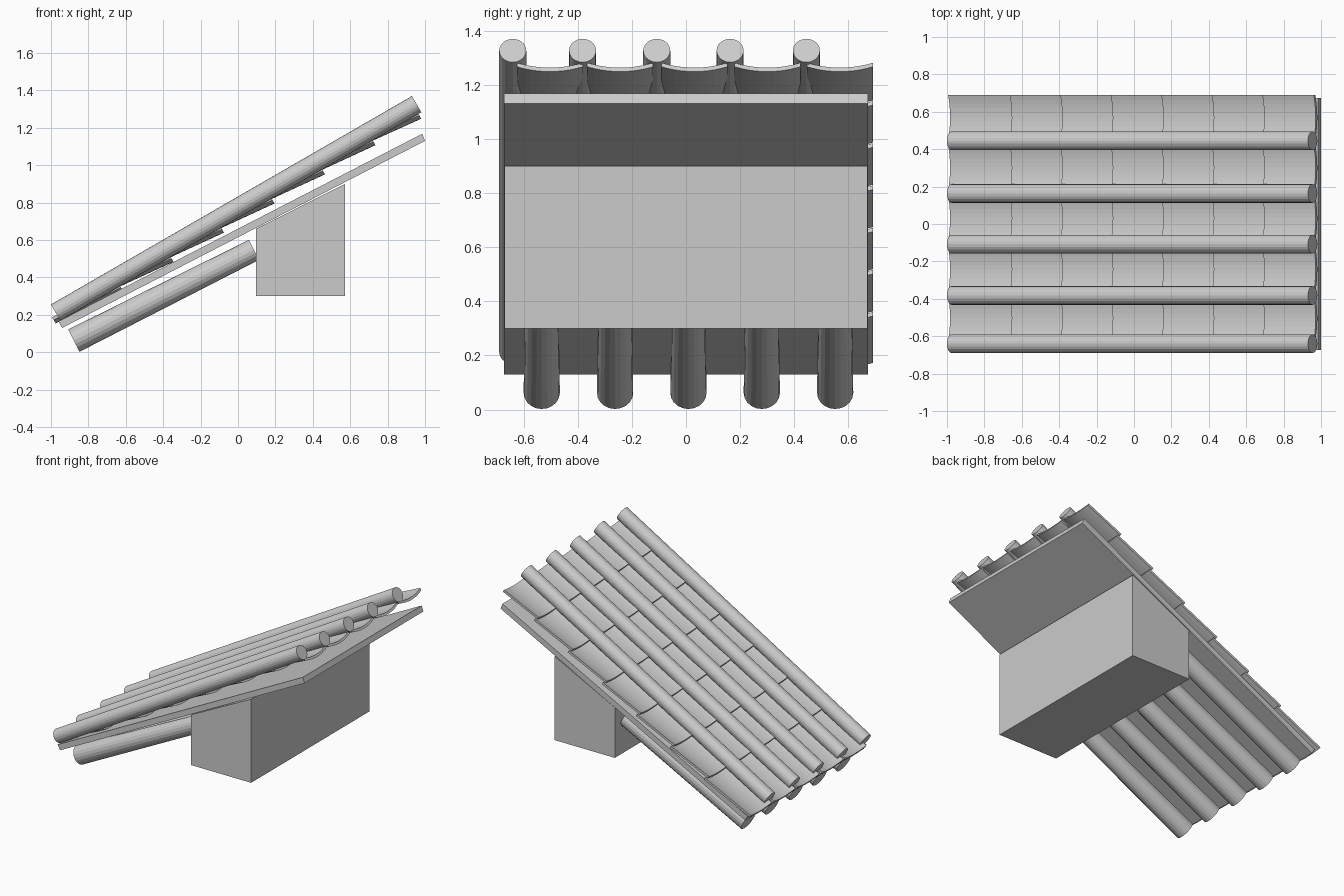
import bpy, bmesh
from math import sin, cos, pi, radians, tan
from mathutils import Vector

cube = bpy.data.objects.get("Cube")
if cube:
    bpy.data.objects.remove(cube, do_unlink=True)

GREY = (0.6, 0.6, 0.6, 1)
mat = bpy.data.materials.new("plain_grey")
mat.use_nodes = True
mat.diffuse_color = GREY
mat.node_tree.nodes["Principled BSDF"].inputs["Base Color"].default_value = GREY


def prism(name, start, end):
    """Solid joining two matching outlines, with closed ends."""
    bm = bmesh.new()
    a = [bm.verts.new(p) for p in start]
    b = [bm.verts.new(p) for p in end]
    bm.faces.new(a)
    bm.faces.new(b[::-1])
    for i in range(len(a)):
        j = (i + 1) % len(a)
        bm.faces.new((a[j], a[i], b[i], b[j]))
    bmesh.ops.recalc_face_normals(bm, faces=bm.faces)
    mesh = bpy.data.meshes.new(name)
    bm.to_mesh(mesh)
    bm.free()
    mesh.materials.append(mat)
    obj = bpy.data.objects.new(name, mesh)
    bpy.context.collection.objects.link(obj)
    return obj


def slab(name, outline, half_width):
    """Side outline in x and z, extended across y."""
    return prism(name, [(x, -half_width, z) for x, z in outline],
                 [(x, half_width, z) for x, z in outline])


def rod(name, y, low, high, r_low, r_high, sides=20):
    """Sloping round bar between two x, z points."""
    p, q = Vector((low[0], y, low[1])), Vector((high[0], y, high[1]))
    side = Vector((0, 1, 0))
    up = (q - p).normalized().cross(side)

    def ring(c, r):
        return [c + r * (cos(t) * side + sin(t) * up)
                for t in (2 * pi * i / sides for i in range(sides))]
    return prism(name, ring(p, r_low), ring(q, r_high))


# Wall block with a sloping top, and the roof board resting on it
slab("wall_block", [(0.096, 0.3), (0.573, 0.3), (0.573, 0.9), (0.096, 0.66)], 0.67)
slab("roof_board", [(-0.94, 0.13), (1.0, 1.13), (0.985, 1.168), (-0.96, 0.165)], 0.673)

# Round rafters under the board
for i in range(5):
    rod(f"rafter_{i + 1}", -0.533 + 0.271 * i, (-0.878, 0.062), (0.085, 0.547),
        0.067, 0.06)

# Round ridge rolls over the joints of the tile columns
PITCH = radians(30)
ROLL_Y = (-0.64, -0.382, -0.108, 0.163, 0.445)


def slope_point(x):
    return Vector((x, 0, 0.212 + (x + 0.975) * tan(PITCH)))


for i, y in enumerate(ROLL_Y):
    a, b = slope_point(-0.975), slope_point(0.955)
    rod(f"cover_roll_{i + 1}", y, (a.x, a.z), (b.x, b.z), 0.05, 0.05)

# Overlapping trough tiles, each tipped so its upper end tucks under the next
NORMAL = Vector((-sin(PITCH), 0, cos(PITCH)))
HALF, SAG, THICK, STEPS = 0.122, 0.021, 0.017, 10


def trough(x, y, drop):
    span = [2 * i / STEPS - 1 for i in range(STEPS + 1)]
    lower = [(t, SAG * t * t) for t in span]
    upper = [(t, w + THICK) for t, w in reversed(lower)]
    return [slope_point(x) + NORMAL * (w - drop) + Vector((0, y + HALF * t, 0))
            for t, w in lower + upper]


starts = [-1.0] + [-0.67 + 0.27 * k for k in range(6)]
ends = [x + 0.015 for x in starts[1:]] + [0.94]
for col, y in enumerate((-0.503, -0.243, 0.031, 0.301, 0.569)):
    for row, (x0, x1) in enumerate(zip(starts, ends)):
        prism(f"trough_tile_{col + 1}_{row + 1}",
              trough(x0, y, 0.05), trough(x1, y, 0.08))
